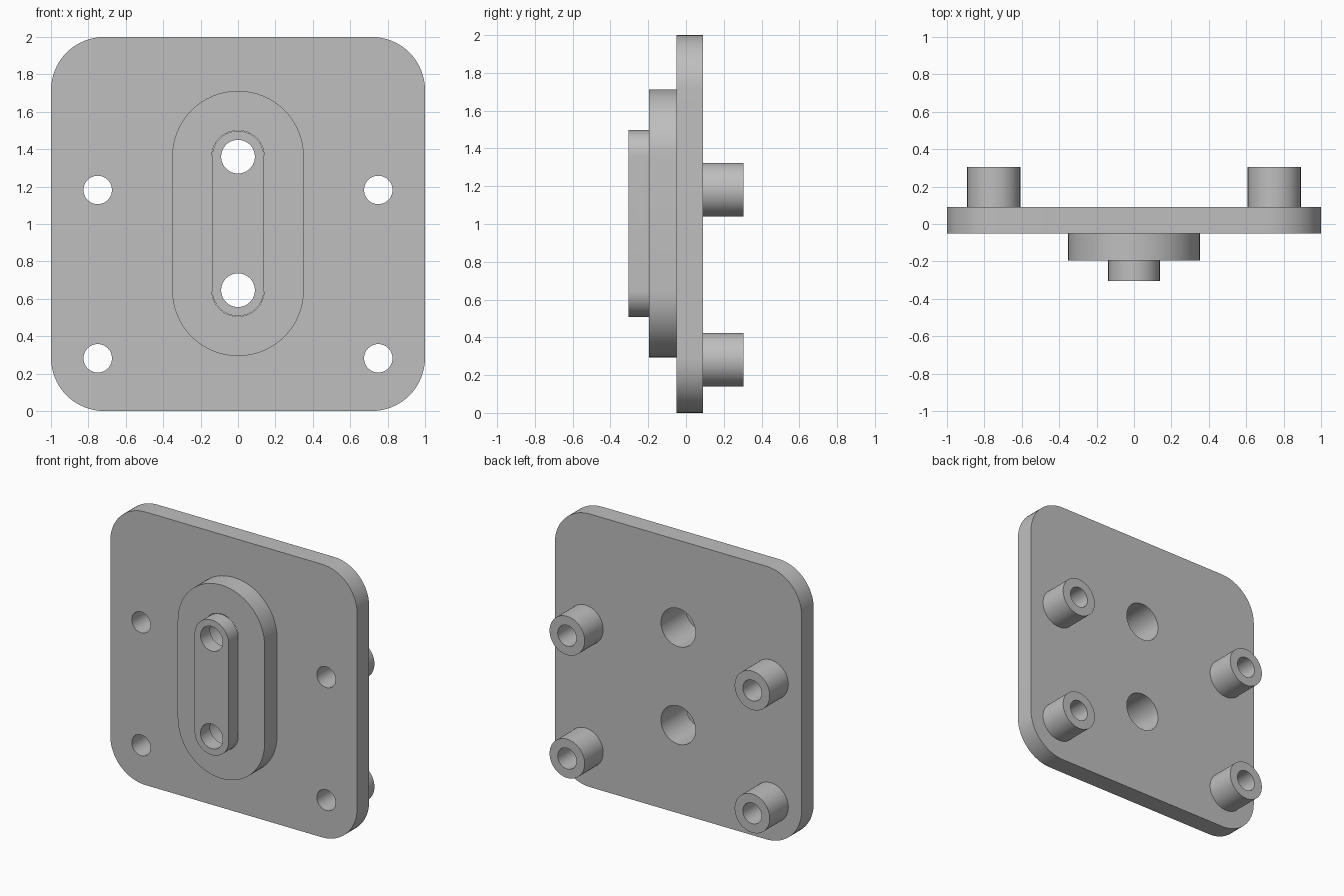
import bpy
import bmesh
from math import cos, sin, pi, radians

cube = bpy.data.objects.get("Cube")
if cube:
    bpy.data.objects.remove(cube, do_unlink=True)

grey = bpy.data.materials.new("plain grey")
grey.use_nodes = True
COLOUR = (0.52, 0.52, 0.52, 1)
grey.diffuse_color = COLOUR
grey.node_tree.nodes["Principled BSDF"].inputs["Base Color"].default_value = COLOUR

MID = 1.0             # height of the plate centre
SLOT_Z = 0.357        # bolt distance from the centre
FRONT, BACK = -0.05, 0.09
STEP, NOSE, PEG_END = -0.195, -0.305, 0.305


def rounded(x, z, half_x, half_z, radius, segments=16):
    """Outline of a rounded rectangle; also makes slots and circles."""
    outline = []
    for corner, (sx, sz) in enumerate([(1, 1), (-1, 1), (-1, -1), (1, -1)]):
        cx, cz = x + sx * (half_x - radius), z + sz * (half_z - radius)
        for i in range(segments + 1):
            a = (corner + i / segments) * pi / 2
            outline.append((cx + radius * cos(a), cz + radius * sin(a)))
    return outline


def solid(name, outline, y0, y1):
    """Extrude an outline from y0 to y1."""
    bm = bmesh.new()
    face = bm.faces.new([bm.verts.new((x, y0, z)) for x, z in outline])
    ext = bmesh.ops.extrude_face_region(bm, geom=[face])
    moved = [v for v in ext["geom"] if isinstance(v, bmesh.types.BMVert)]
    bmesh.ops.translate(bm, verts=moved, vec=(0, y1 - y0, 0))
    bmesh.ops.remove_doubles(bm, verts=bm.verts, dist=0.0001)
    bmesh.ops.recalc_face_normals(bm, faces=bm.faces)
    mesh = bpy.data.meshes.new(name)
    bm.to_mesh(mesh)
    bm.free()
    mesh.materials.append(grey)
    obj = bpy.data.objects.new(name, mesh)
    bpy.context.collection.objects.link(obj)
    return obj


def cylinder(name, x, z, radius, y0, y1):
    return solid(name, rounded(x, z, radius, radius, radius), y0, y1)


# Square plate with round corners
plate = solid("mounting_plate", rounded(0, MID, 1, 1, 0.285), FRONT, BACK)

# Two stacked slot-shaped bosses on the front
added = [
    solid("wide_boss", rounded(0, MID + 0.003, 0.352, 0.709, 0.352), STEP, 0),
    solid("narrow_boss", rounded(0, MID + 0.003, 0.138, 0.495, 0.138), NOSE, -0.1),
]
bores = []

# Four hollow standoffs on the back
for x in (-0.75, 0.75):
    for z in (0.282, 1.182):
        added.append(cylinder("standoff", x, z, 0.142, 0, PEG_END))
        bores.append(cylinder("standoff_bore", x, z, 0.076, -0.4, 0.4))

# Two bolt holes, widened from the back
for side in (-1, 1):
    z = MID + 0.003 + side * SLOT_Z
    bores.append(cylinder("bolt_hole", 0, z, 0.09, -0.4, 0.4))
    bores.append(cylinder("counterbore", 0, z, 0.14, STEP, 0.4))

# Join the bosses and standoffs, then cut the holes
helpers = added + bores
for helper in helpers:
    helper.hide_render = True
    mod = plate.modifiers.new(helper.name, "BOOLEAN")
    mod.operation = "UNION" if helper in added else "DIFFERENCE"
    mod.solver = "EXACT"
    mod.object = helper

bpy.context.view_layer.update()
graph = bpy.context.evaluated_depsgraph_get()
result = bpy.data.meshes.new_from_object(plate.evaluated_get(graph))
plate.modifiers.clear()
plate.data = result
result.materials.clear()
result.materials.append(grey)
for face in result.polygons:
    face.material_index = 0
for helper in helpers:
    bpy.data.objects.remove(helper, do_unlink=True)

# Smooth the curved walls, keep the rims sharp
bpy.ops.object.select_all(action="DESELECT")
plate.select_set(True)
bpy.context.view_layer.objects.active = plate
bpy.ops.object.shade_smooth_by_angle(angle=radians(30))
